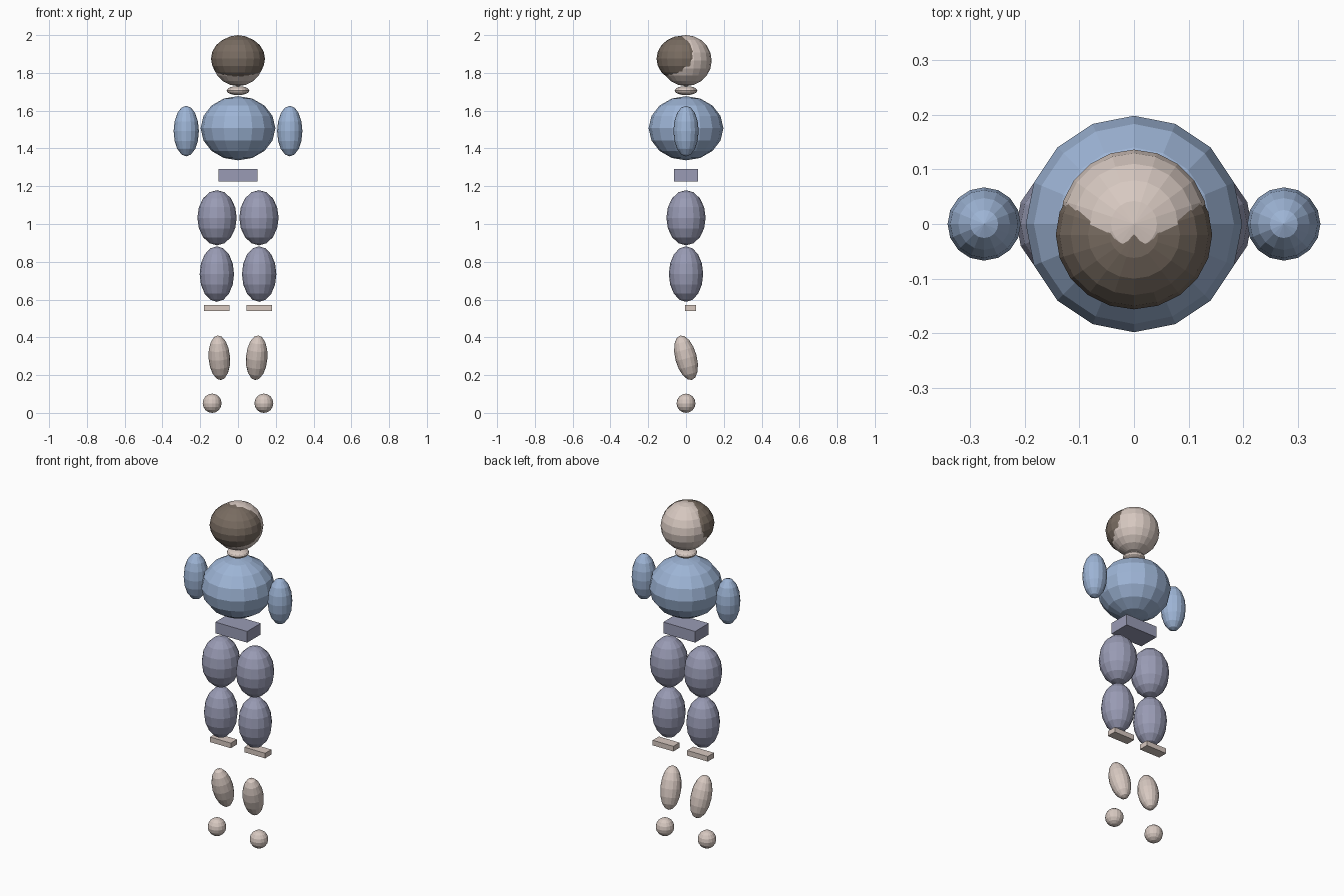
import bpy, bmesh
from math import radians
from mathutils import Matrix, Euler

cube = bpy.data.objects.get("Cube")
if cube:
    bpy.data.objects.remove(cube, do_unlink=True)


def material(name, rgb):
    m = bpy.data.materials.new(name)
    m.use_nodes = True
    colour = (*rgb, 1)
    m.diffuse_color = colour
    m.node_tree.nodes["Principled BSDF"].inputs["Base Color"].default_value = colour
    return m


SKIN = material("skin", (0.68, 0.58, 0.53))
HAIR = material("brown hair", (0.19, 0.15, 0.12))
SHIRT = material("light blue shirt", (0.34, 0.46, 0.67))
TROUSERS = material("grey violet trousers", (0.32, 0.33, 0.46))


def finish(bm, name, mat, loc, rot):
    mesh = bpy.data.meshes.new(name)
    bm.to_mesh(mesh)
    bm.free()
    mesh.materials.append(mat)
    obj = bpy.data.objects.new(name, mesh)
    obj.location = loc
    obj.rotation_euler = Euler(rot)
    bpy.context.collection.objects.link(obj)
    return obj


def ellipsoid(name, mat, loc, radii, rot=(0, 0, 0), segments=16):
    """Flat-faced ellipsoid with half as many rings as segments."""
    bm = bmesh.new()
    bmesh.ops.create_uvsphere(bm, u_segments=segments, v_segments=segments // 2,
                              radius=1, matrix=Matrix.Diagonal((*radii, 1)))
    return finish(bm, name, mat, loc, rot)


def box(name, mat, loc, size):
    bm = bmesh.new()
    bmesh.ops.create_cube(bm, size=1, matrix=Matrix.Diagonal((*size, 1)))
    return finish(bm, name, mat, loc, (0, 0, 0))


# Head, hair and neck
ellipsoid("head", SKIN, (0, 0, 1.865), (0.136, 0.136, 0.135), segments=20)
ellipsoid("hair", HAIR, (0, -0.02, 1.875), (0.143, 0.136, 0.122), segments=20)
ellipsoid("neck", SKIN, (0, 0, 1.706), (0.06, 0.06, 0.024))

# Torso and waist
ellipsoid("torso", SHIRT, (0, 0, 1.507), (0.198, 0.198, 0.17))
box("waist", TROUSERS, (0, 0, 1.258), (0.208, 0.126, 0.066))

# Arms and legs, on both sides
for side, s in (("left", 1), ("right", -1)):
    ellipsoid(side + "_arm", SHIRT, (s * 0.274, 0, 1.492), (0.067, 0.067, 0.134))
    ellipsoid(side + "_thigh", TROUSERS, (s * 0.111, 0, 1.033), (0.104, 0.104, 0.146))
    ellipsoid(side + "_knee", TROUSERS, (s * 0.112, 0, 0.735), (0.091, 0.091, 0.147))
    box(side + "_knee_band", SKIN, (s * 0.112, 0.025, 0.555), (0.135, 0.058, 0.03))
    ellipsoid(side + "_shin", SKIN, (s * 0.099, 0, 0.292), (0.057, 0.057, 0.122),
              (radians(15), radians(s * 4), 0))
    ellipsoid(side + "_foot", SKIN, (s * 0.137, 0, 0.051), (0.05, 0.05, 0.051))
